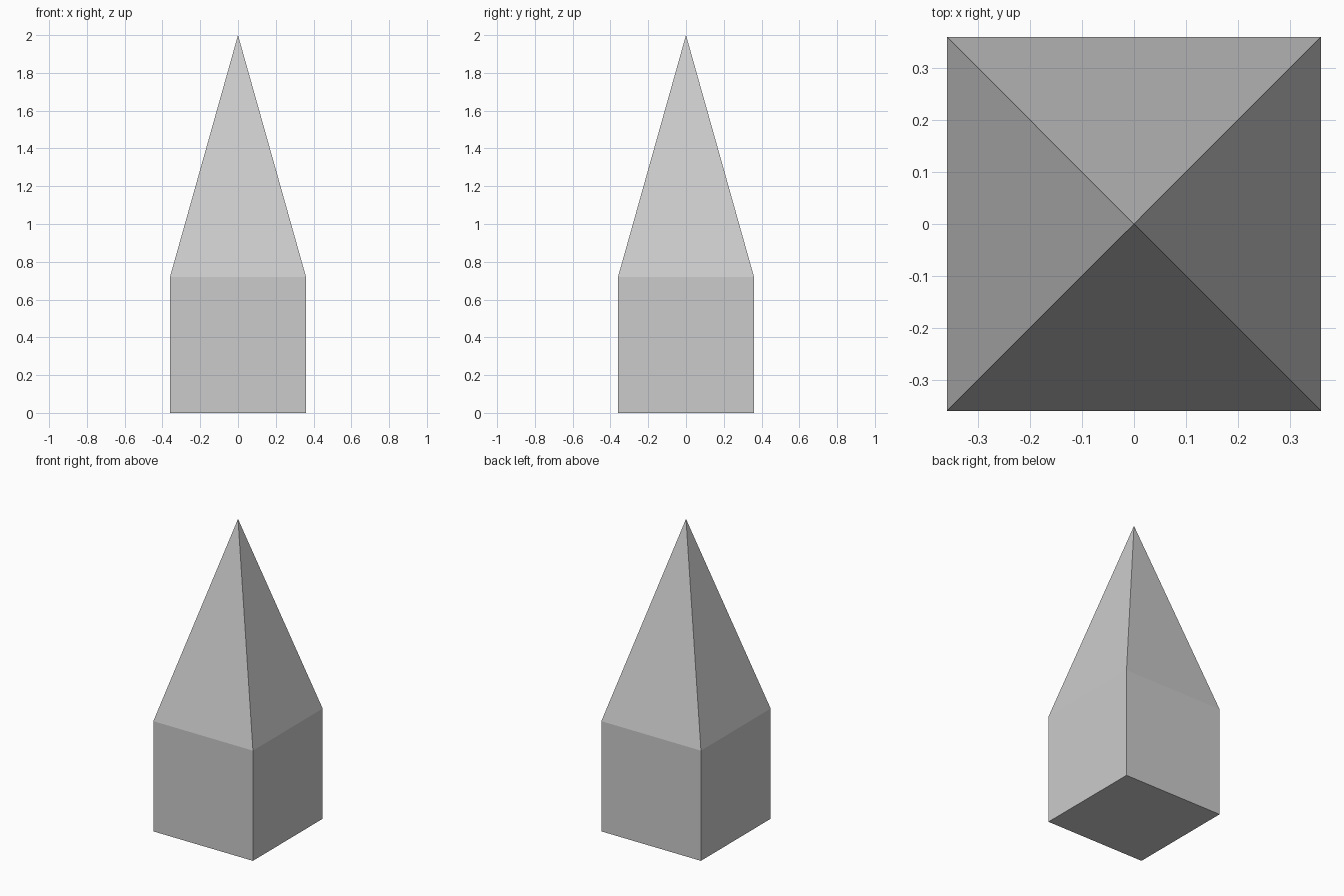
import bpy
import bmesh
from mathutils import Matrix

if "Cube" in bpy.data.objects:
    bpy.data.objects.remove(bpy.data.objects["Cube"])

SIDE = 0.72     # width, depth and height of the block
HEIGHT = 2.0    # height of the tip

bm = bmesh.new()

# Square block standing on the ground
bmesh.ops.create_cube(bm, size=SIDE, matrix=Matrix.Translation((0, 0, SIDE / 2)))

# Pyramid spire: split the top face around its centre and raise that point
top = max(bm.faces, key=lambda f: f.calc_center_median().z)
tip = bmesh.ops.poke(bm, faces=[top])["verts"][0]
tip.co = (0, 0, HEIGHT)

bm.normal_update()
mesh = bpy.data.meshes.new("spired_block")
bm.to_mesh(mesh)
bm.free()
bpy.context.collection.objects.link(bpy.data.objects.new("spired_block", mesh))
